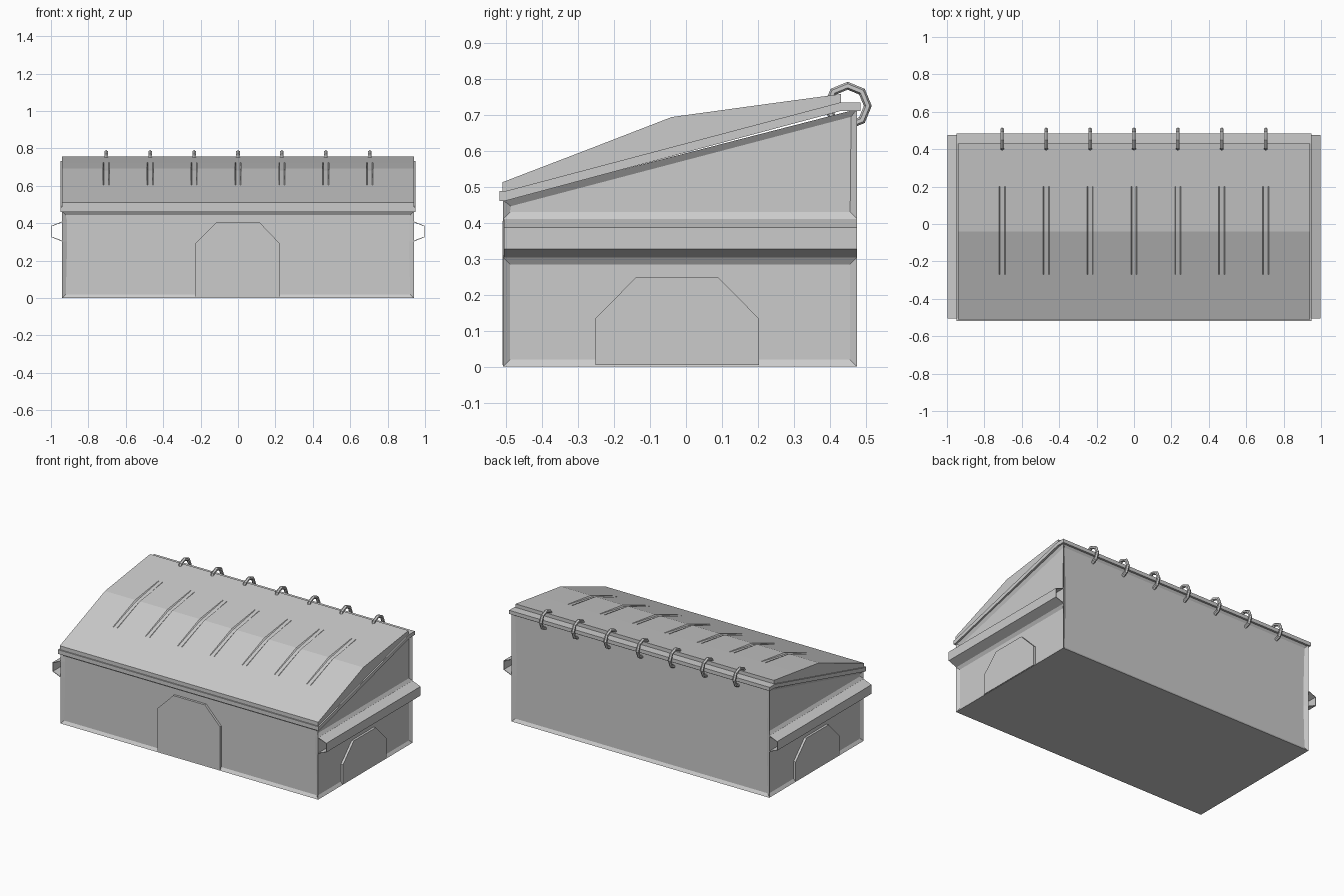
import bpy, bmesh, math
from mathutils import Vector

if "Cube" in bpy.data.objects:
    bpy.data.objects.remove(bpy.data.objects["Cube"])


def finish(name, bm, normals=True):
    if normals:
        bmesh.ops.recalc_face_normals(bm, faces=bm.faces)
    me = bpy.data.meshes.new(name)
    bm.to_mesh(me)
    bm.free()
    ob = bpy.data.objects.new(name, me)
    bpy.context.collection.objects.link(ob)
    return ob


def prism(points, offset):
    """Closed solid: planar outline swept along offset."""
    bm = bmesh.new()
    a = [bm.verts.new(p) for p in points]
    b = [bm.verts.new(Vector(p) + Vector(offset)) for p in points]
    n = len(a)
    bm.faces.new(a)
    bm.faces.new(b[::-1])
    for i in range(n):
        bm.faces.new((a[i], b[i], b[(i + 1) % n], a[(i + 1) % n]))
    bmesh.ops.recalc_face_normals(bm, faces=bm.faces)
    return bm


# Body: sloped box, side walls split at the fork pocket band, recessed panels
W = 0.94
outline = [(-0.508, 0), (0.475, 0), (0.475, 0.715), (-0.508, 0.462)]
bm = prism([(-W, y, z) for y, z in outline], (2 * W, 0, 0))
for z in (0.303, 0.41):
    sides = [f for f in bm.faces if abs(f.normal.x) > 0.9]
    geom = sides + list({e for f in sides for e in f.edges}) + list({v for f in sides for v in f.verts})
    bmesh.ops.bisect_plane(bm, geom=geom, plane_co=(0, 0, z), plane_no=(0, 0, 1))
bm.normal_update()
panels = []
for f in bm.faces:
    cz = f.calc_center_median().z
    if abs(f.normal.y) > 0.9:
        panels.append(f)
    elif abs(f.normal.x) > 0.9 and not 0.31 < cz < 0.4:
        panels.append(f)
bmesh.ops.inset_individual(bm, faces=panels, thickness=0.027, depth=-0.013)
finish("body", bm)

# Reinforcing plates on the front and both ends
front = [(-0.23, 0.005), (0.225, 0.005), (0.225, 0.29), (0.115, 0.405), (-0.115, 0.405), (-0.23, 0.29)]
finish("front_plate", prism([(x, -0.51, z) for x, z in front], (0, 0.03, 0)))
side = [(-0.252, 0.005), (0.203, 0.005), (0.203, 0.133), (0.09, 0.247), (-0.14, 0.247), (-0.252, 0.133)]
for s, label in ((-1, "left"), (1, "right")):
    finish(label + "_plate", prism([(s * 0.942, y, z) for y, z in side], (-s * 0.03, 0, 0)))

    # Fork pocket: open-ended bent sheet
    bm = bmesh.new()
    prof = [(0.938, 0.41), (0.998, 0.386), (0.998, 0.326), (0.938, 0.302)]
    rows = [[bm.verts.new((s * x, y, z)) for x, z in prof] for y in (-0.506, 0.475)]
    for i in range(3):
        q = (rows[0][i], rows[0][i + 1], rows[1][i + 1], rows[1][i])
        bm.faces.new(q if s < 0 else q[::-1])
    bm.normal_update()
    for f in bm.faces:
        if f.normal.x * s < 0:
            f.normal_flip()
    ob = finish(label + "_fork_pocket", bm, False)
    mod = ob.modifiers.new("thickness", 'SOLIDIFY')
    mod.thickness = 0.004

# Rim under the lid
rim = [(-0.518, 0.46), (-0.503, 0.46), (0.43, 0.71), (0.485, 0.71),
       (0.485, 0.734), (0.43, 0.734), (-0.503, 0.487), (-0.518, 0.487)]
finish("rim", prism([(-0.95, y, z) for y, z in rim], (1.9, 0, 0)))

# Lid: peaked sheet with shallow grooves that fade out at both ends
hinge_x = [-0.705 + 0.235 * i for i in range(7)]
cols = [(-0.942, 0)]
for x in hinge_x:
    cols += [(x - 0.017, 0), (x - 0.012, 1), (x + 0.012, 1), (x + 0.017, 0)]
cols.append((0.942, 0))
crest = [(-0.51, 0.512, 0), (-0.27, 0.604, 0), (-0.04, 0.693, 0.01), (0.2, 0.726, 0), (0.43, 0.757, 0)]
bm = bmesh.new()
grid = []
for x, g in cols:
    top = [bm.verts.new((x, y, z - g * d)) for y, z, d in crest]
    base = [bm.verts.new((x, 0.43, 0.73)), bm.verts.new((x, -0.51, 0.483))]
    grid.append(top + base)
n = len(grid[0])
for a, b in zip(grid, grid[1:]):
    for i in range(n):
        j = (i + 1) % n
        bm.faces.new((a[i], b[i], b[j], a[j]))
bm.faces.new(grid[0])
bm.faces.new(grid[-1][::-1])
finish("lid", bm)

# Octagonal hinge rings along the back edge
for i, x in enumerate(hinge_x):
    bpy.ops.mesh.primitive_torus_add(major_segments=8, minor_segments=6,
                                     major_radius=0.056, minor_radius=0.011,
                                     location=(x, 0.449, 0.724), rotation=(0, math.pi / 2, 0))
    bpy.context.object.name = f"hinge_ring_{i + 1}"
